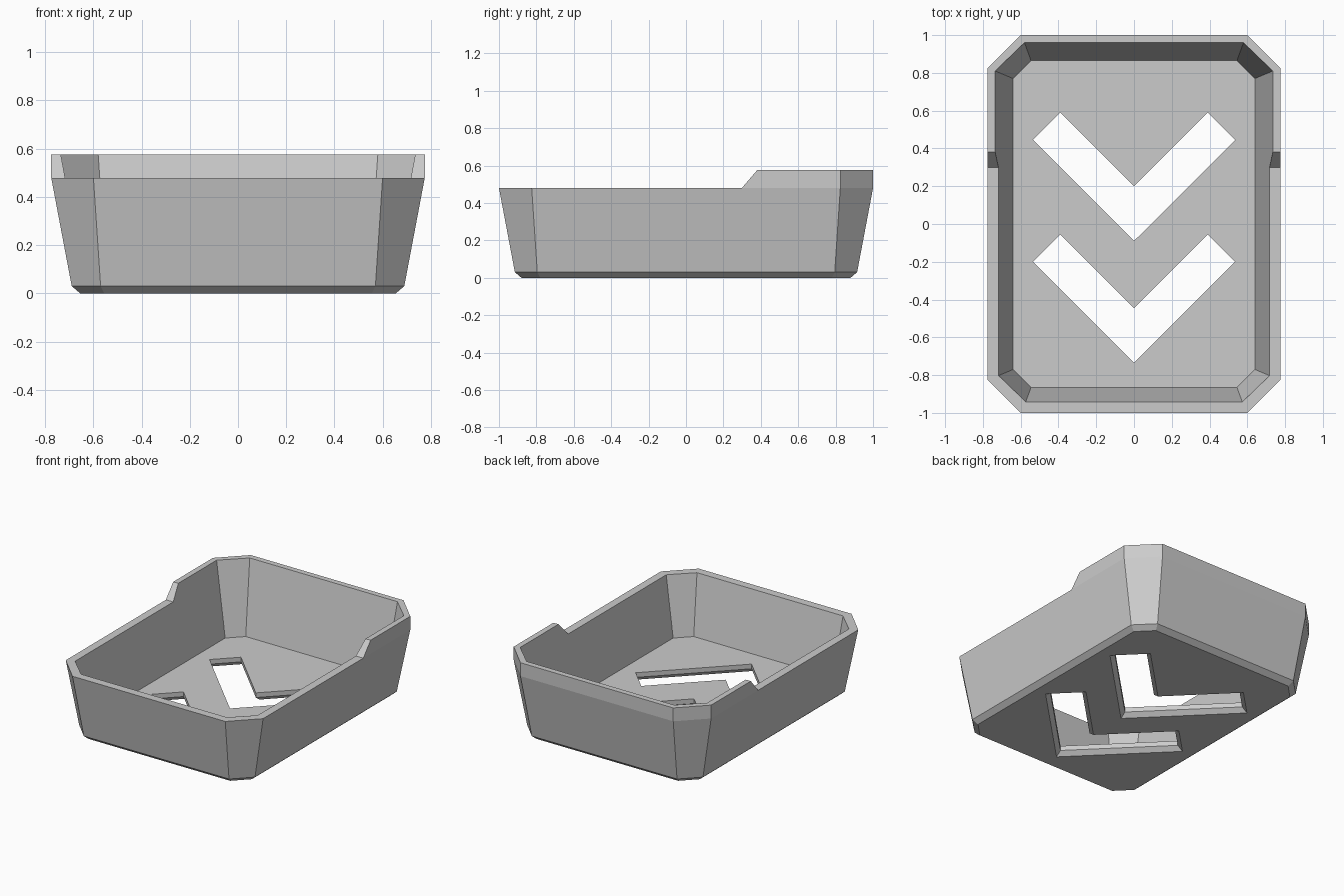
import bpy
import bmesh

old = bpy.data.objects.get("Cube")
if old:
    bpy.data.objects.remove(old, do_unlink=True)

# Single plain material
grey = bpy.data.materials.new("light grey plastic")
grey.use_nodes = True
colour = (0.6, 0.6, 0.6, 1.0)
grey.diffuse_color = colour
grey.node_tree.nodes["Principled BSDF"].inputs["Base Color"].default_value = colour


def loft(name, rings):
    """Closed solid through a list of equal-length point rings."""
    bm = bmesh.new()
    loops = [[bm.verts.new(p) for p in ring] for ring in rings]
    n = len(loops[0])
    for low, high in zip(loops, loops[1:]):
        for i in range(n):
            j = (i + 1) % n
            bm.faces.new((low[i], low[j], high[j], high[i]))
    bm.faces.new(loops[0][::-1])
    bm.faces.new(loops[-1])
    bmesh.ops.recalc_face_normals(bm, faces=bm.faces)
    mesh = bpy.data.meshes.new(name)
    bm.to_mesh(mesh)
    bm.free()
    mesh.materials.append(grey)
    obj = bpy.data.objects.new(name, mesh)
    bpy.context.collection.objects.link(obj)
    return obj


def octagon(x, y, flat_x, flat_y, z):
    """Rectangle with clipped corners."""
    quarter = [(x, flat_y), (flat_x, y)]
    right = [(a, -b) for a, b in quarter[::-1]] + quarter
    return [(a, b, z) for a, b in right] + [(-a, b, z) for a, b in right[::-1]]


def chevron(y, grow, z):
    """V outline pointing to the front, grown outwards by a margin."""
    half = [(0, y - 0.09 - grow), (0.535 + grow, y + 0.445),
            (0.39, y + 0.59 + grow), (0, y + 0.2 + grow)]
    return [(a, b, z) for a, b in half] + [(-a, b, z) for a, b in half[2:0:-1]]


# Tapered shell with a bevelled foot and an upright top band
tray = loft("tray", [
    octagon(0.655, 0.88, 0.555, 0.78, 0),
    octagon(0.69, 0.915, 0.57, 0.795, 0.03),
    octagon(0.775, 1.0, 0.6, 0.825, 0.48),
    octagon(0.775, 1.0, 0.6, 0.825, 0.575),
])

# Hollow interior, continued a little above the rim
floor_dims = (0.64, 0.865, 0.545, 0.77, 0.063)
rim_dims = (0.735, 0.96, 0.58, 0.81, 0.575)
above = [f + (r - f) * 1.2 for f, r in zip(floor_dims, rim_dims)]
cutters = [loft("cavity_cutter", [octagon(*floor_dims), octagon(*above)])]

# Lowered front rim with a sloped step up to the back
step = [(-1.2, 0.479), (0.298, 0.479), (0.38, 0.575), (0.465, 0.675), (-1.2, 0.675)]
cutters.append(loft("rim_cutter", [[(x, y, z) for y, z in step] for x in (-1, 1)]))

# Two chevron openings, flared on the underside
for label, y in (("back", 0), ("front", -0.645)):
    cutters.append(loft(label + "_chevron_cutter", [
        chevron(y, 0.08, -0.03), chevron(y, 0, 0.03), chevron(y, 0, 0.2)]))

for cutter in cutters:
    cutter.hide_render = True
    cutter.hide_set(True)
    mod = tray.modifiers.new(cutter.name, "BOOLEAN")
    mod.operation = "DIFFERENCE"
    mod.solver = "EXACT"
    mod.object = cutter

# Bake the cuts and drop the helpers
bpy.context.view_layer.objects.active = tray
tray.select_set(True)
for mod in list(tray.modifiers):
    bpy.ops.object.modifier_apply(modifier=mod.name)
for cutter in cutters:
    bpy.data.objects.remove(cutter, do_unlink=True)
